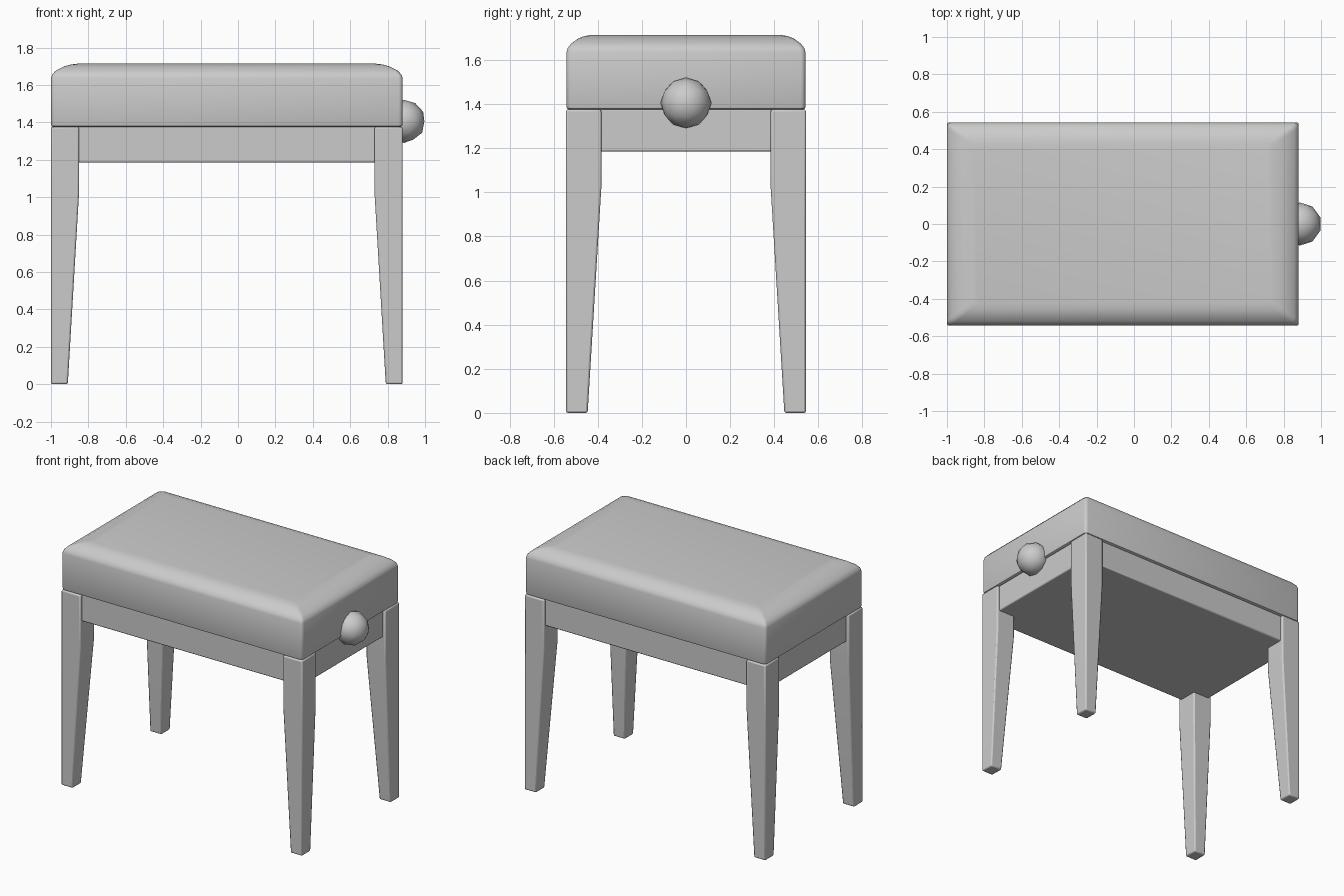
import bpy, bmesh
from math import sin, cos, pi

if "Cube" in bpy.data.objects:
    bpy.data.objects.remove(bpy.data.objects["Cube"])

CX, HX, HY = -0.06, 0.94, 0.542   # bench body centre and half sizes


def loft(name, rings, bevel=0.0):
    """Skin a stack of equal-length point rings and cap both ends."""
    bm = bmesh.new()
    loops = [[bm.verts.new(p) for p in ring] for ring in rings]
    for a, b in zip(loops, loops[1:]):
        for i in range(len(a)):
            j = (i + 1) % len(a)
            bm.faces.new((a[i], a[j], b[j], b[i]))
    bm.faces.new(loops[0][::-1])
    bm.faces.new(loops[-1])
    bmesh.ops.recalc_face_normals(bm, faces=bm.faces)
    mesh = bpy.data.meshes.new(name)
    bm.to_mesh(mesh)
    bm.free()
    obj = bpy.data.objects.new(name, mesh)
    bpy.context.collection.objects.link(obj)
    bpy.ops.object.select_all(action='DESELECT')
    bpy.context.view_layer.objects.active = obj
    obj.select_set(True)
    bpy.ops.object.shade_smooth_by_angle(angle=pi / 4.5)
    if bevel:
        mod = obj.modifiers.new("soft_edges", 'BEVEL')
        mod.width, mod.segments = bevel, 2
        mod.limit_method, mod.angle_limit = 'ANGLE', pi / 6
    return obj


def rect(x0, x1, y0, y1, z):
    return [(x0, y0, z), (x1, y0, z), (x1, y1, z), (x0, y1, z)]


def rounded_rect(ix, iy, z, r=0.022, steps=3):
    """Body outline inset by ix, iy with rounded corners."""
    pts = []
    for k, (sx, sy) in enumerate(((1, 1), (-1, 1), (-1, -1), (1, -1))):
        for s in range(steps + 1):
            a = (k + s / steps) * pi / 2
            pts.append((CX + sx * (HX - ix - r) + r * cos(a),
                        sy * (HY - iy - r) + r * sin(a), z))
    return pts


# Padded seat with a crowned top edge
profile = [(0.012, 0.012, 1.375), (0.003, 0.003, 1.38), (0, 0, 1.39), (0, 0, 1.635),
           (0.006, 0.006, 1.655), (0.024, 0.022, 1.675), (0.07, 0.055, 1.699),
           (0.105, 0.083, 1.709), (0.145, 0.115, 1.714)]
loft("seat_cushion", [rounded_rect(*p) for p in profile])

# Apron box between the legs
ax, ay = HX - 0.02, HY - 0.02
loft("apron", [rect(CX - ax, CX + ax, -ay, ay, z) for z in (1.185, 1.38)], 0.008)

# Legs: straight outside, tapered on the two inner faces
for sx, side in ((-1, "left"), (1, "right")):
    for sy, end in ((-1, "front"), (1, "back")):
        x, y = CX + sx * HX, sy * (HY + 0.002)
        loft(f"{end}_{side}_leg",
             [rect(x, x - sx * wx, y, y - sy * wy, z)
              for wx, wy, z in ((0.09, 0.098, 0), (0.15, 0.16, 1.02), (0.15, 0.16, 1.376))],
             0.009)

# Height adjustment knob
bpy.ops.mesh.primitive_ico_sphere_add(subdivisions=2, radius=0.115, location=(0.887, 0, 1.405))
bpy.context.object.name = "height_knob"
bpy.ops.object.shade_smooth()
